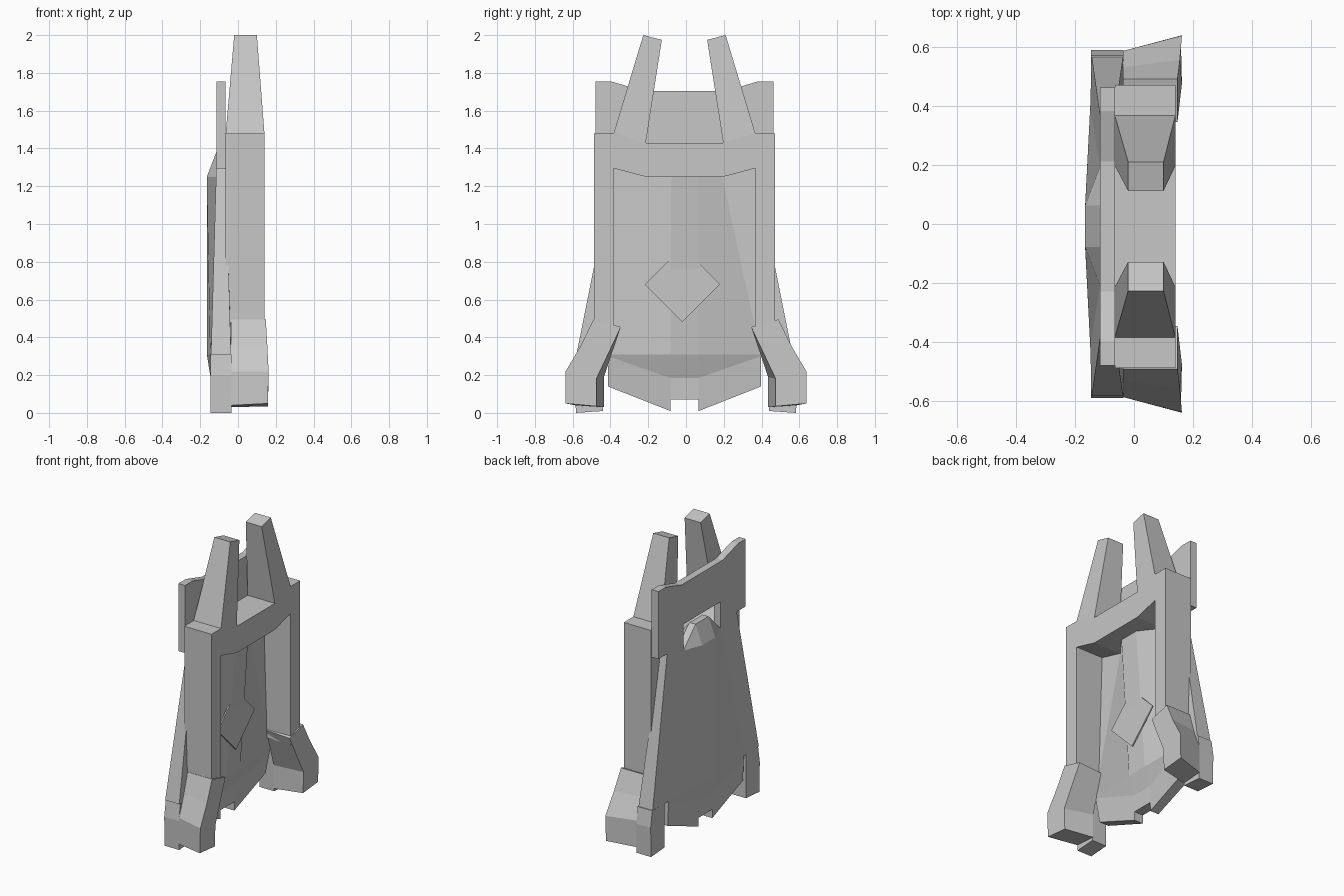
import bpy
import bmesh

cube = bpy.data.objects.get("Cube")
if cube:
    bpy.data.objects.remove(cube, do_unlink=True)

grey = bpy.data.materials.new("stone_grey")
grey.use_nodes = True
GREY = (0.57, 0.57, 0.57, 1)
grey.diffuse_color = GREY
grey.node_tree.nodes["Principled BSDF"].inputs["Base Color"].default_value = GREY

SHIFT = -0.008  # the gate sits slightly off the centre of the feet


def finish(name, bm, shift=SHIFT):
    bmesh.ops.translate(bm, verts=bm.verts, vec=(0, shift, 0))
    bmesh.ops.recalc_face_normals(bm, faces=bm.faces)
    mesh = bpy.data.meshes.new(name)
    bm.to_mesh(mesh)
    bm.free()
    mesh.materials.append(grey)
    obj = bpy.data.objects.new(name, mesh)
    bpy.context.collection.objects.link(obj)


def loft(name, ring_a, ring_b, cap_a=True, shift=SHIFT):
    """Solid between two matching rings of 3D points."""
    bm = bmesh.new()
    a = [bm.verts.new(p) for p in ring_a]
    b = [bm.verts.new(p) for p in ring_b]
    n = len(a)
    for i in range(n):
        j = (i + 1) % n
        bm.faces.new((a[i], a[j], b[j], b[i]))
    if cap_a:
        bm.faces.new(a)
    bm.faces.new(b)
    finish(name, bm, shift)


def pair(name, ring_a, ring_b, shift=SHIFT):
    for side, s in (("front", -1), ("back", 1)):
        rings = [[(x, s * y, z) for x, y, z in r] for r in (ring_a, ring_b)]
        loft(side + "_" + name, *rings, shift=shift)


def at_x(x, pts):
    return [(x, y, z) for y, z in pts]


def both_sides(half):
    """Complete a half outline (y >= 0) by mirroring it."""
    return half + [(-y, z) for y, z in reversed(half)]


def rect(z, x0, x1, y0, y1):
    return [(x0, y0, z), (x1, y0, z), (x1, y1, z), (x0, y1, z)]


BACK, FRONT = -0.065, 0.14

# Gate frame: two posts and a top beam that is open behind
post = [(0.375, 0.4), (0.478, 0.4), (0.478, 1.48), (0.375, 1.48)]
pair("post", at_x(BACK, post), at_x(FRONT, post))
beam = both_sides([(0.205, 1.25), (0.375, 1.295), (0.375, 1.48), (0.205, 1.43)])
loft("top_beam", at_x(BACK, beam), at_x(FRONT, beam), cap_a=False)

# Tapered horns
pair("horn",
     [(BACK, 0.375, 1.48), (FRONT, 0.375, 1.48), (FRONT, 0.205, 1.43), (BACK, 0.205, 1.43)],
     [(-0.02, 0.218, 2), (0.1, 0.218, 2), (0.1, 0.12, 1.975), (-0.02, 0.12, 1.975)])

# Upper back plate with a notch in its lower edge
plate = both_sides([(0.22, 1.705), (0.39, 1.755), (0.47, 1.755), (0.47, 1.295),
                    (0.375, 1.295), (0.2, 1.25), (0.2, 1.43)])
loft("upper_plate", at_x(-0.115, plate), at_x(BACK, plate))

# Bulging panel with side wings: each row gives (y, z, back x, front x)
# for the ridge, the panel edge and the wing tip
rows = [[(0.07, 1.38, -0.115, -0.07)],
        [(0.07, 1.25, -0.165, 0.035), (0.2, 1.25, -0.115, -0.065), (0.375, 1.295, -0.115, -0.065)],
        [(0.075, 0.31, -0.165, -0.03), (0.405, 0.31, -0.148, -0.035), (0.572, 0.31, -0.143, -0.037)],
        [(0.075, 0.185, -0.145, -0.072), (0.405, 0.3, -0.147, -0.038)],
        [(0.075, 0.01, -0.14, -0.075), (0.405, 0.14, -0.14, -0.07)]]
bm = bmesh.new()
twin = {}
grid = []
for row in rows:
    cells = {}
    for i, (y, z, xb, xf) in enumerate(row):
        for s in (-1, 1):
            cells[i, s] = bm.verts.new((xb, s * y, z))
            twin[cells[i, s]] = bm.verts.new((xf, s * y, z))
    grid.append(cells)
back_faces = []
for r, (up, low) in enumerate(zip(grid, grid[1:])):
    if r < len(rows) - 2:
        back_faces.append(bm.faces.new((up[0, -1], up[0, 1], low[0, 1], low[0, -1])))
    for s in (-1, 1):
        for i in range(len(rows[r + 1]) - 1):
            if (i, s) in up:
                loop = [up[i, s], low[i, s], low[i + 1, s]]
                if (i + 1, s) in up:
                    loop.append(up[i + 1, s])
                back_faces.append(bm.faces.new(loop))
rim = [e for e in bm.edges if e.is_boundary]
for f in back_faces:
    bm.faces.new([twin[v] for v in reversed(f.verts)])
for e in rim:
    v, w = e.verts
    bm.faces.new((v, w, twin[w], twin[v]))
finish("central_panel", bm)

# Filler above the small bottom notch
loft("panel_lip", rect(0.07, -0.142, -0.074, -0.075, 0.075),
     rect(0.185, -0.145, -0.072, -0.075, 0.075))

# Diamond plate on the panel
diamond = [(-0.21, 0.68), (-0.012, 0.88), (0.188, 0.68), (-0.012, 0.48)]
loft("diamond_plate", at_x(-0.008, diamond), at_x(0.001, diamond))

# Lower legs of the wings
leg = [(0.44, 0.31), (0.57, 0.31), (0.588, 0.2), (0.583, 0), (0.44, 0.01)]
pair("wing_leg", at_x(-0.145, leg), at_x(-0.035, leg), shift=0)

# Splayed feet
foot_back = [(0.36, 0.455), (0.49, 0.495), (0.53, 0.36), (0.585, 0.22),
             (0.585, 0.04), (0.435, 0.03), (0.435, 0.19)]
foot_front = [(0.345, 0.455), (0.49, 0.495), (0.555, 0.36), (0.637, 0.22),
              (0.637, 0.05), (0.475, 0.035), (0.475, 0.18)]
front_x = [0.147, 0.147, 0.155, 0.162, 0.158, 0.158, 0.162]
pair("foot", at_x(-0.037, foot_back),
     [(x, y, z) for x, (y, z) in zip(front_x, foot_front)], shift=0)
